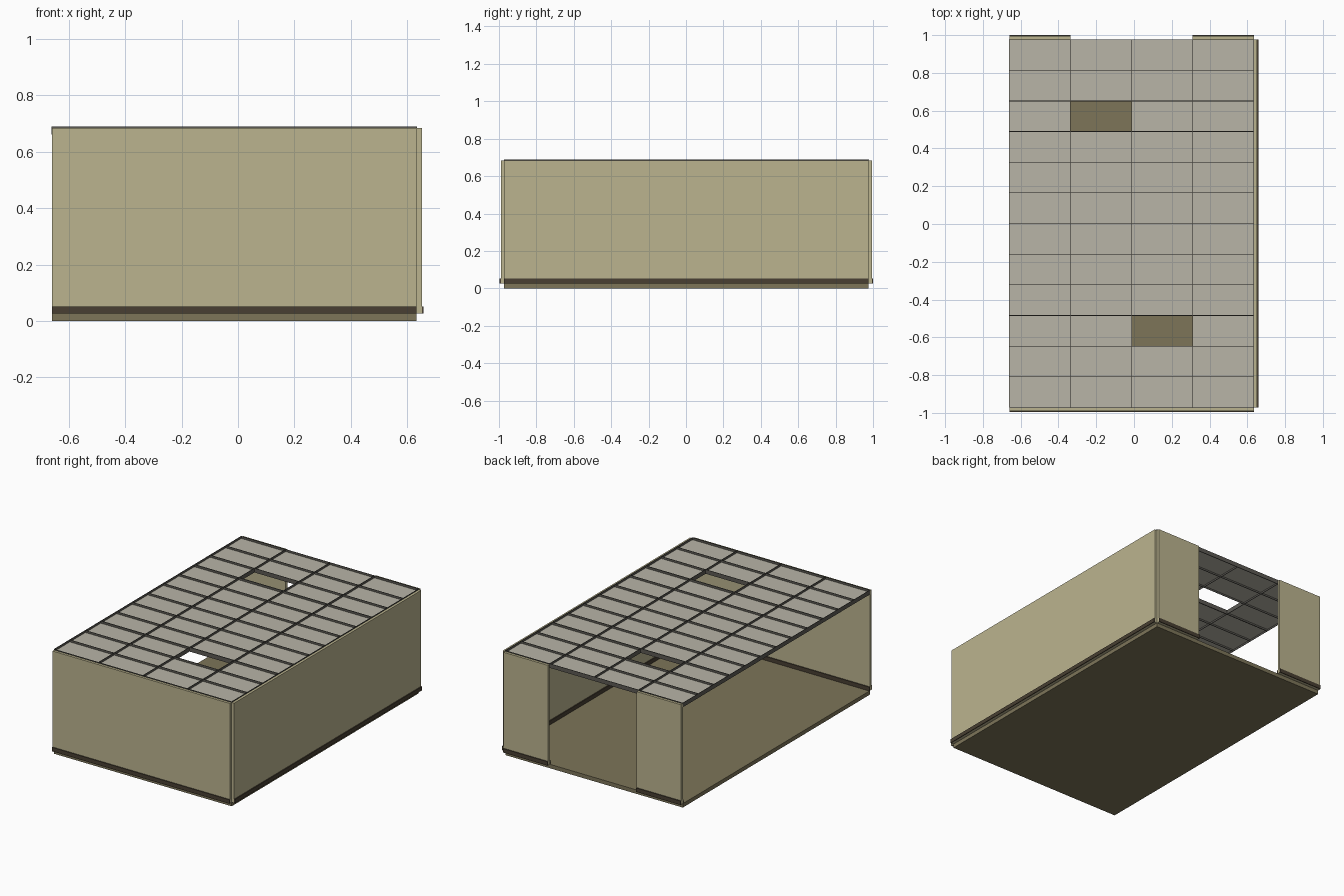
import bpy

if "Cube" in bpy.data.objects:
    bpy.data.objects.remove(bpy.data.objects["Cube"])


def lin(c):
    c /= 255
    return c / 12.92 if c <= 0.04045 else ((c + 0.055) / 1.055) ** 2.4


def material(name, r, g, b):
    m = bpy.data.materials.new(name)
    m.diffuse_color = (lin(r), lin(g), lin(b), 1)
    m.use_nodes = True
    m.node_tree.nodes["Principled BSDF"].inputs["Base Color"].default_value = m.diffuse_color
    return m


WALL = material("khaki_wall", 187, 180, 143)
FLOOR = material("brown_floor", 125, 117, 89)
BASE = material("dark_baseboard", 72, 63, 50)
TILE = material("grey_ceiling_tile", 184, 181, 167)
GRID = material("dark_grey_grid", 92, 90, 84)


def boxes(name, mat, specs):
    """One object made of boxes given as (x0, x1, y0, y1, z0, z1)."""
    verts, faces = [], []
    for x0, x1, y0, y1, z0, z1 in specs:
        n = len(verts)
        verts += [(x, y, z) for z in (z0, z1)
                  for x, y in ((x0, y0), (x1, y0), (x1, y1), (x0, y1))]
        quads = [(3, 2, 1, 0), (4, 5, 6, 7)]
        quads += [(i, (i + 1) % 4, (i + 1) % 4 + 4, i + 4) for i in range(4)]
        faces += [tuple(n + i for i in q) for q in quads]
    me = bpy.data.meshes.new(name)
    me.from_pydata(verts, [], faces)
    me.materials.append(mat)
    ob = bpy.data.objects.new(name, me)
    bpy.context.collection.objects.link(ob)
    return ob


# Room limits and heights
L, R, F, B = -0.66, 0.634, -0.972, 0.976
ZF, ZB, ZW, ZT = 0.026, 0.052, 0.684, 0.69
T, S = 0.018, 0.006            # wall and skirting thickness
COLS, ROWS = 4, 12
CX, CY = (R - L) / COLS, (B - F) / ROWS
D0, D1 = L + CX, L + 3 * CX    # doorway edges

boxes("floor_slab", FLOOR, [(L, R, F, B, 0, ZF)])

# Walls: the left side stays open, the back has a wide doorway
walls = {
    "front_wall": (L, R, F - T, F, 0, -1),
    "right_wall": (R, R + T, F, B, 1, 0),
    "back_wall_left": (L, D0, B, B + T, 0, 1),
    "back_wall_right": (D1, R, B, B + T, 0, 1),
}
for name, (x0, x1, y0, y1, nx, ny) in walls.items():
    boxes(name, WALL, [(x0, x1, y0, y1, ZF, ZW)])
    # Skirting on the outer and inner faces
    if nx:
        strips = [(x1, x1 + S, y0, y1, ZF, ZB), (x0 - S, x0, y0, y1, ZF, ZB)]
    else:
        strips = [(x0, x1, y1, y1 + S, ZF, ZB), (x0, x1, y0 - S, y0, ZF, ZB)]
    boxes(name + "_baseboard", BASE, strips)

# Ceiling tiles, with two cells left empty
holes = {(1, 9), (2, 2)}
tiles = [(L + i * CX, L + (i + 1) * CX, F + j * CY, F + (j + 1) * CY, 0.673, 0.676)
         for i in range(COLS) for j in range(ROWS) if (i, j) not in holes]
boxes("ceiling_tiles", TILE, tiles)

# Thin upright ceiling grid bars
W = 0.0015
bars = []
for i in range(COLS + 1):
    x = L + i * CX
    bars.append((x - W, x + W, F, B, 0.662, ZT))
for j in range(ROWS + 1):
    y = F + j * CY
    w = 0.003 if j in (3, 9) else W      # two main runners are heavier
    bars.append((L, R, y - w, y + w, 0.662, ZT))
boxes("ceiling_grid", GRID, bars)
